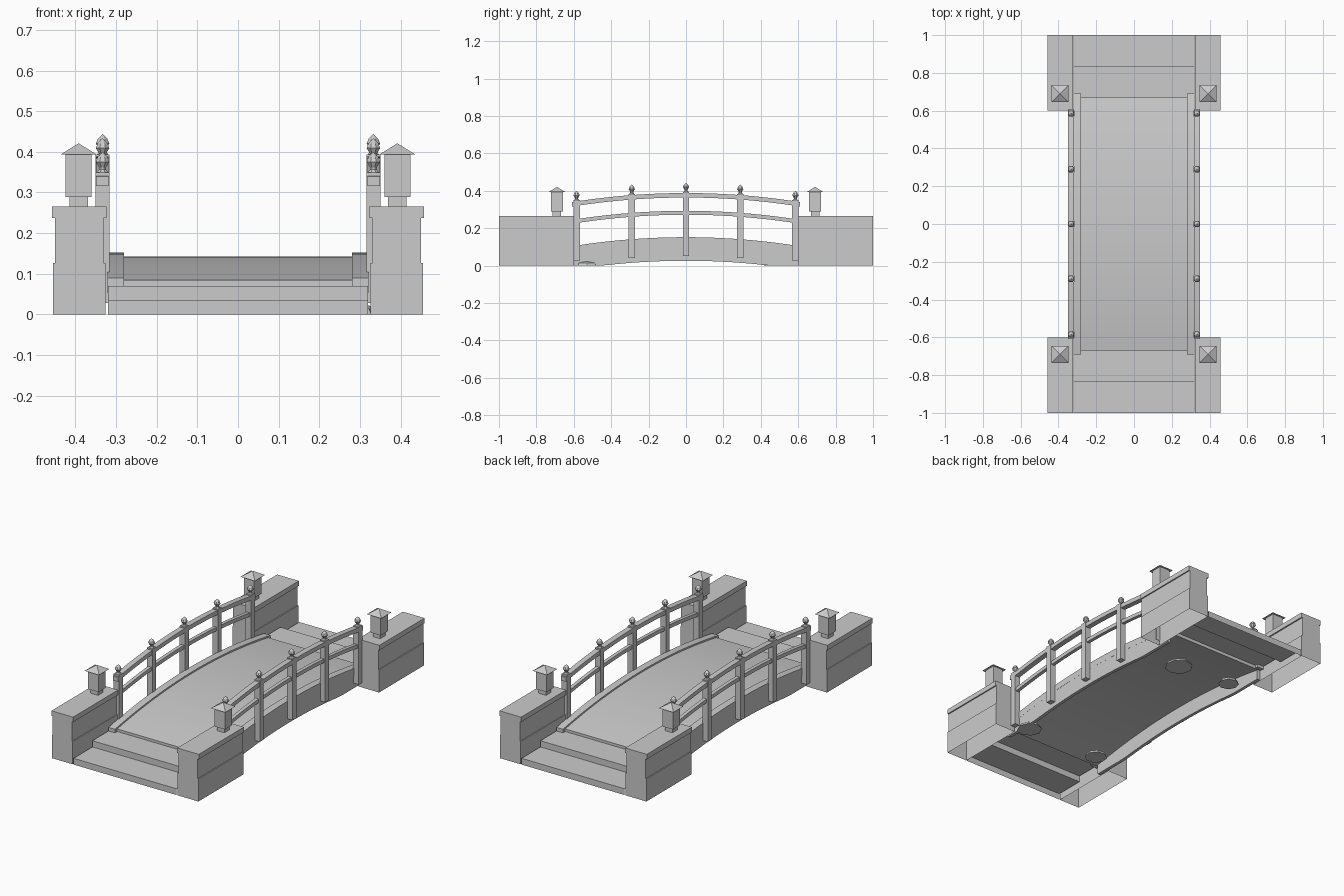
import bpy, bmesh, math
from mathutils import Matrix, Vector

if "Cube" in bpy.data.objects:
    bpy.data.objects.remove(bpy.data.objects["Cube"])


def sag(y):
    # shared camber of deck, curbs and rails
    return 0.13 * y * y


def finish(name, bm, recalc=True):
    if recalc:
        bmesh.ops.recalc_face_normals(bm, faces=bm.faces)
    me = bpy.data.meshes.new(name)
    bm.to_mesh(me)
    bm.free()
    ob = bpy.data.objects.new(name, me)
    bpy.context.collection.objects.link(ob)
    return ob


def add_box(bm, c, size):
    m = Matrix.Translation(c) @ Matrix.Diagonal((*size, 1))
    bmesh.ops.create_cube(bm, size=1, matrix=m)


def arch(name, x0, x1, top, bottom, y_end, n=28):
    # rectangular section swept along the bridge with the shared camber
    bm = bmesh.new()
    rings = []
    for i in range(n + 1):
        y = -y_end + 2 * y_end * i / n
        zt, zb = top - sag(y), max(0.0, bottom - sag(y))
        rings.append([bm.verts.new(p) for p in
                      ((x0, y, zb), (x1, y, zb), (x1, y, zt), (x0, y, zt))])
    for a, b in zip(rings, rings[1:]):
        for k in range(4):
            bm.faces.new((a[k], a[(k + 1) % 4], b[(k + 1) % 4], b[k]))
    bm.faces.new(rings[0])
    bm.faces.new(rings[-1])
    return finish(name, bm)


def lathe(bm, c, profile, sides, phase=0.0):
    rings = []
    for r, z in profile:
        rings.append([bm.verts.new((c[0] + r * math.cos(phase + 2 * math.pi * k / sides),
                                    c[1] + r * math.sin(phase + 2 * math.pi * k / sides),
                                    c[2] + z)) for k in range(sides)])
    for a, b in zip(rings, rings[1:]):
        for k in range(sides):
            j = (k + 1) % sides
            bm.faces.new((a[k], a[j], b[j], b[k]))
    bmesh.ops.remove_doubles(bm, verts=[v for r in rings for v in r], dist=1e-5)


# Arched deck
arch("deck", -0.30, 0.30, 0.143, 0.11, 0.67)

for s, side in ((1, "right"), (-1, "left")):
    # Side beams and curbs
    arch(f"{side}_beam", *sorted((s * 0.302, s * 0.32)), 0.12, 0.026, 0.66)
    arch(f"{side}_curb", *sorted((s * 0.28, s * 0.3205)), 0.152, 0.115, 0.69)

    # Handrails
    arch(f"{side}_top_rail", *sorted((s * 0.318, s * 0.349)), 0.388, 0.364, 0.61)
    arch(f"{side}_middle_rail", *sorted((s * 0.323, s * 0.343)), 0.293, 0.272, 0.60)

    # Rail posts with pointed finials
    for i, y in enumerate((-0.585, -0.29, 0, 0.29, 0.585)):
        bm = bmesh.new()
        tip = 0.444 - sag(y)
        low = max(0.028, 0.052 - sag(y))
        add_box(bm, (s * 0.333, y, (tip - 0.05 + low) / 2), (0.034, 0.034, tip - 0.05 - low))
        lathe(bm, (s * 0.333, y, tip),
              [(0.015, -0.05), (0.009, -0.043), (0.009, -0.038), (0.018, -0.024),
               (0.013, -0.012), (0, 0)], 8, math.pi / 8)
        finish(f"{side}_post_{i + 1}", bm)

    for t, end in ((-1, "front"), (1, "back")):
        # Abutment walls: coping, upper course, wider lower course, open underneath
        prof = [(0.326, 0), (0.326, 0.127), (0.331, 0.127), (0.331, 0.237), (0.323, 0.237),
                (0.323, 0.265), (0.457, 0.265), (0.457, 0.237), (0.450, 0.237),
                (0.450, 0.127), (0.455, 0.127), (0.455, 0)]
        bm = bmesh.new()
        near = [bm.verts.new((s * x, t * 0.6, z)) for x, z in prof]
        far = [bm.verts.new((s * x, t * 1.0, z)) for x, z in prof]
        for k in range(len(prof) - 1):
            bm.faces.new((near[k], near[k + 1], far[k + 1], far[k]))
        bm.faces.new(near)
        bm.faces.new(far)
        finish(f"{end}_{side}_wall", bm)

        # Lanterns: foot, body, pyramid roof
        bm = bmesh.new()
        x, y = s * 0.392, t * 0.69
        add_box(bm, (x, y, 0.277), (0.046, 0.046, 0.026))
        add_box(bm, (x, y, 0.341), (0.064, 0.064, 0.104))
        d = math.sqrt(2)
        lathe(bm, (x, y, 0.393), [(0, 0), (0.045 * d, 0), (0, 0.028)], 4, math.pi / 4)
        finish(f"{end}_{side}_lantern", bm)

# Steps at both ends: risers and treads as an open shell
for t, end in ((-1, "front"), (1, "back")):
    bm = bmesh.new()
    path = [(1.0, 0), (1.0, 0.035), (0.833, 0.035), (0.833, 0.07), (0.665, 0.07)]
    left = [bm.verts.new((-0.32, t * y, z)) for y, z in path]
    right = [bm.verts.new((0.32, t * y, z)) for y, z in path]
    for k in range(len(path) - 1):
        q = (left[k], right[k], right[k + 1], left[k + 1])
        bm.faces.new(q if t < 0 else q[::-1])
    finish(f"{end}_steps", bm, recalc=False)

# Flat stones under the bridge
for i, (x, y, r) in enumerate(((0.28, -0.53, 0.066), (-0.18, -0.53, 0.06),
                               (0.1, 0.49, 0.075), (-0.22, 0.52, 0.055))):
    bm = bmesh.new()
    lathe(bm, (x, y, 0), [(0, 0), (r, 0), (r * 0.9, 0.014), (r * 0.5, 0.026), (0, 0.03)],
          8, 0.3 * i)
    finish(f"stone_{i + 1}", bm)
